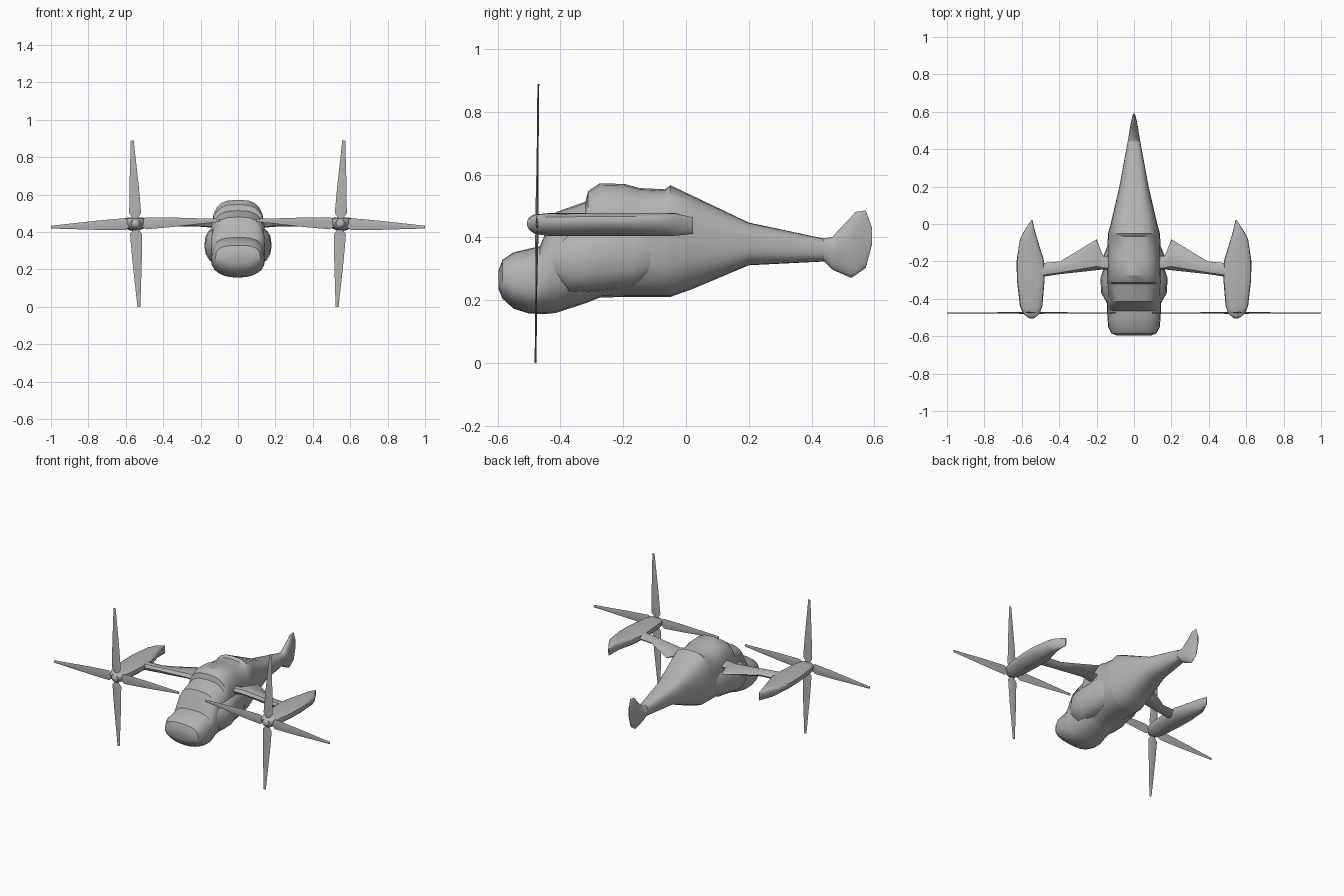
import bpy, bmesh, math

if "Cube" in bpy.data.objects:
    bpy.data.objects.remove(bpy.data.objects["Cube"])

grey = bpy.data.materials.new("plain grey")
grey.diffuse_color = (0.45, 0.45, 0.45, 1)
grey.use_nodes = True
grey.node_tree.nodes["Principled BSDF"].inputs["Base Color"].default_value = grey.diffuse_color


def loft(name, rings, mirror=False, angle=35):
    """Skin a list of equal-sized point rings and cap both ends."""
    bm = bmesh.new()
    vs = [[bm.verts.new(p) for p in r] for r in rings]
    n = len(rings[0])
    for a, b in zip(vs, vs[1:]):
        for i in range(n):
            j = (i + 1) % n
            bm.faces.new((a[i], a[j], b[j], b[i]))
    bm.faces.new(vs[0][::-1])
    bm.faces.new(vs[-1])
    bmesh.ops.recalc_face_normals(bm, faces=bm.faces)
    me = bpy.data.meshes.new(name)
    bm.to_mesh(me)
    bm.free()
    ob = bpy.data.objects.new(name, me)
    bpy.context.collection.objects.link(ob)
    me.materials.append(grey)
    bpy.ops.object.select_all(action='DESELECT')
    ob.select_set(True)
    bpy.context.view_layer.objects.active = ob
    bpy.ops.object.shade_smooth_by_angle(angle=math.radians(angle))
    if mirror:
        ob.modifiers.new("mirror", 'MIRROR').use_axis[0] = True
    return ob


def oval(y, xc, hw, zb, zt, mid=0.5, up=2.0, low=2.0, n=24):
    """Section across y: rounded shape with its own squareness above and below."""
    zm = zb + mid * (zt - zb)
    pts = []
    for i in range(n):
        a = 2 * math.pi * i / n
        c, s = math.cos(a), math.sin(a)
        e = 2 / (up if s >= 0 else low)
        h = zt - zm if s >= 0 else zm - zb
        pts.append((xc + hw * math.copysign(abs(c) ** e, c), y,
                    zm + h * math.copysign(abs(s) ** e, s)))
    return pts


# Fuselage from nose to tail boom: y, top, bottom, half width
body = [(-.597, .295, .235, .09), (-.585, .328, .205, .12), (-.55, .352, .173, .138),
        (-.50, .364, .157, .142), (-.466, .371, .156, .144), (-.445, .42, .156, .145),
        (-.415, .48, .159, .145), (-.32, .514, .19, .145), (-.312, .547, .193, .144),
        (-.275, .572, .208, .143), (-.195, .57, .21, .143), (-.148, .557, .21, .142),
        (-.067, .553, .21, .14), (-.05, .566, .21, .138), (.02, .533, .235, .12),
        (.2, .447, .311, .078), (.44, .396, .323, .034)]
# Tail fin sections continue the boom
fin = [(.467, .402, .297, .029), (.525, .464, .271, .02), (.54, .481, .279, .017),
       (.573, .486, .303, .009), (.592, .432, .375, .004)]
loft("fuselage", [oval(y, 0, w, b, t, .45, 3, 2.3) for y, t, b, w in body])
loft("tail_fin", [oval(y, 0, w, b, t, .5, 2, 2) for y, t, b, w in body[-1:] + fin])

# Bulging cheeks on the fuselage sides: y, outer x, bottom, top
cheek = [(-.44, .135, .27, .37), (-.37, .175, .22, .425), (-.29, .18, .225, .43),
         (-.24, .163, .23, .44), (-.17, .163, .24, .44), (-.1, .135, .28, .42)]
loft("cheek", [oval(y, .08, x - .08, b, t, .5, 2.6, 2.3, 16) for y, x, b, t in cheek], True)

# Wings with a widened root flap: x, front y, rear y, mid z, half thickness
wing = [(.1, -.25, -.17, .445, .022), (.165, -.243, -.17, .447, .022), (.2, -.247, -.082, .448, .02),
        (.395, -.268, -.2, .45, .022), (.52, -.287, -.212, .45, .025)]


def foil(x, f, r, z, t):
    c = r - f
    return [(x, f, z), (x, f + .12 * c, z + .8 * t), (x, f + .4 * c, z + t), (x, f + .75 * c, z + .6 * t),
            (x, r, z + .1 * t), (x, f + .75 * c, z - .6 * t), (x, f + .4 * c, z - t), (x, f + .12 * c, z - .8 * t)]


loft("wing", [foil(*s) for s in wing], True, 40)

# Engine pods: y, inner x, outer x, bottom, top
pod = [(-.495, .522, .573, .42, .465), (-.48, .505, .592, .41, .473), (-.44, .49, .61, .405, .477),
       (-.3, .478, .626, .405, .478), (-.2, .48, .628, .405, .478), (-.08, .517, .61, .405, .478),
       (-.035, .53, .586, .405, .477), (.022, .543, .549, .411, .463)]
loft("engine_pod", [oval(y, (a + b) / 2, (b - a) / 2, zb, zt, .65, 3, 1.8, 16)
                    for y, a, b, zb, zt in pod], True)

# Rotors: spinner and four flat tapered blades
HX, HZ, HY = .5475, .444, -.475
loft("spinner", [oval(y, HX, r, HZ - r, HZ + r, n=12)
                 for y, r in [(-.506, .008), (-.5, .02), (-.485, .029), (-.45, .03)]], True)
shape = [(0, .013), (.03, .013), (.055, .032), (.2, .025), (.4, .011), (1, .008)]
for k in range(4):
    a = math.radians(2.3 + 90 * k)
    dx, dz = math.sin(a), math.cos(a)
    length = .445 if k % 2 == 0 else .4525
    rings = []
    for r, w in shape:
        r = min(r, length)
        t = .005 if r < .06 else .003
        rings.append([(HX + dx * r + dz * u, HY + .01 * dz * r + v, HZ + dz * r - dx * u)
                      for u, v in ((w, 0), (0, t), (-w, 0), (0, -t))])
    loft("rotor_blade_%d" % (k + 1), rings, True)
